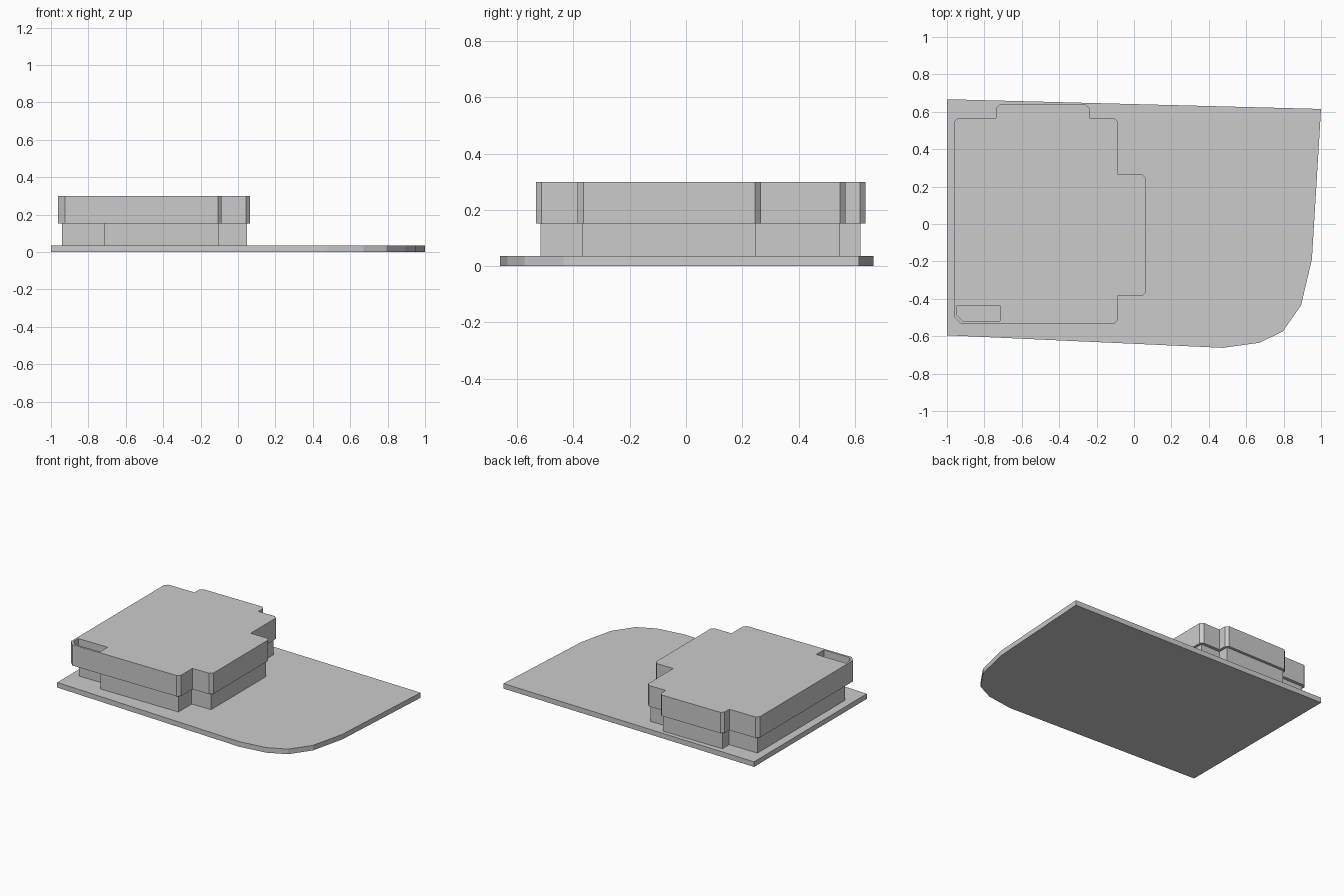
import bpy
import bmesh
from mathutils import Vector

if "Cube" in bpy.data.objects:
    bpy.data.objects.remove(bpy.data.objects["Cube"])


def chamfered(corners):
    """Cut each (x, y, size) corner of a counter-clockwise outline flat by its size."""
    out = []
    for i, (x, y, c) in enumerate(corners):
        p = Vector((x, y))
        if c == 0:
            out.append(p)
            continue
        before = Vector(corners[i - 1][:2])
        after = Vector(corners[(i + 1) % len(corners)][:2])
        out.append(p + (before - p).normalized() * c)
        out.append(p + (after - p).normalized() * c)
    return out


def slab(name, outline, z0, z1):
    """Flat outline raised into a solid slab."""
    bm = bmesh.new()
    face = bm.faces.new([bm.verts.new((p[0], p[1], z0)) for p in outline])
    top = bmesh.ops.extrude_face_region(bm, geom=[face], use_keep_orig=True)["geom"]
    bmesh.ops.translate(bm, vec=(0, 0, z1 - z0),
                        verts=[v for v in top if isinstance(v, bmesh.types.BMVert)])
    bmesh.ops.recalc_face_normals(bm, faces=bm.faces)
    mesh = bpy.data.meshes.new(name)
    bm.to_mesh(mesh)
    bm.free()
    obj = bpy.data.objects.new(name, mesh)
    bpy.context.collection.objects.link(obj)
    return obj


# Site plate with a rounded front right corner
slab("site_plate", [(-1, 0.667), (-1, -0.595), (0.475, -0.662), (0.67, -0.635),
                    (0.795, -0.575), (0.893, -0.435), (0.951, -0.19), (1, 0.615)],
     0, 0.036)

# Ground floor, square corners, recessed at the front left
slab("ground_floor", [(-0.942, -0.435), (-0.717, -0.435), (-0.717, -0.517),
                      (-0.105, -0.517), (-0.105, -0.368), (0.047, -0.368),
                      (0.047, 0.247), (-0.105, 0.247), (-0.105, 0.545),
                      (-0.255, 0.545), (-0.255, 0.62), (-0.72, 0.62),
                      (-0.72, 0.545), (-0.942, 0.545)], 0.036, 0.152)

# Overhanging upper floor with chamfered outer corners
C = 0.02
upper = slab("upper_floor", chamfered([
    (-0.962, -0.533, 0.037), (-0.087, -0.533, C), (-0.087, -0.385, 0),
    (0.064, -0.385, C), (0.064, 0.266, C), (-0.087, 0.266, 0),
    (-0.087, 0.567, C), (-0.237, 0.567, 0), (-0.237, 0.639, C),
    (-0.737, 0.639, C), (-0.737, 0.567, 0), (-0.962, 0.567, C)]), 0.152, 0.3)

# Open light well through the upper floor, above the recess
well = slab("light_well_cutter", chamfered([
    (-0.947, -0.518, 0.03), (-0.717, -0.518, 0),
    (-0.717, -0.435, 0), (-0.947, -0.435, 0)]), 0.1, 0.35)
cut = upper.modifiers.new("light_well", 'BOOLEAN')
cut.operation = 'DIFFERENCE'
cut.solver = 'EXACT'
cut.object = well
bpy.context.view_layer.objects.active = upper
bpy.ops.object.modifier_apply(modifier=cut.name)
bpy.data.objects.remove(well)
